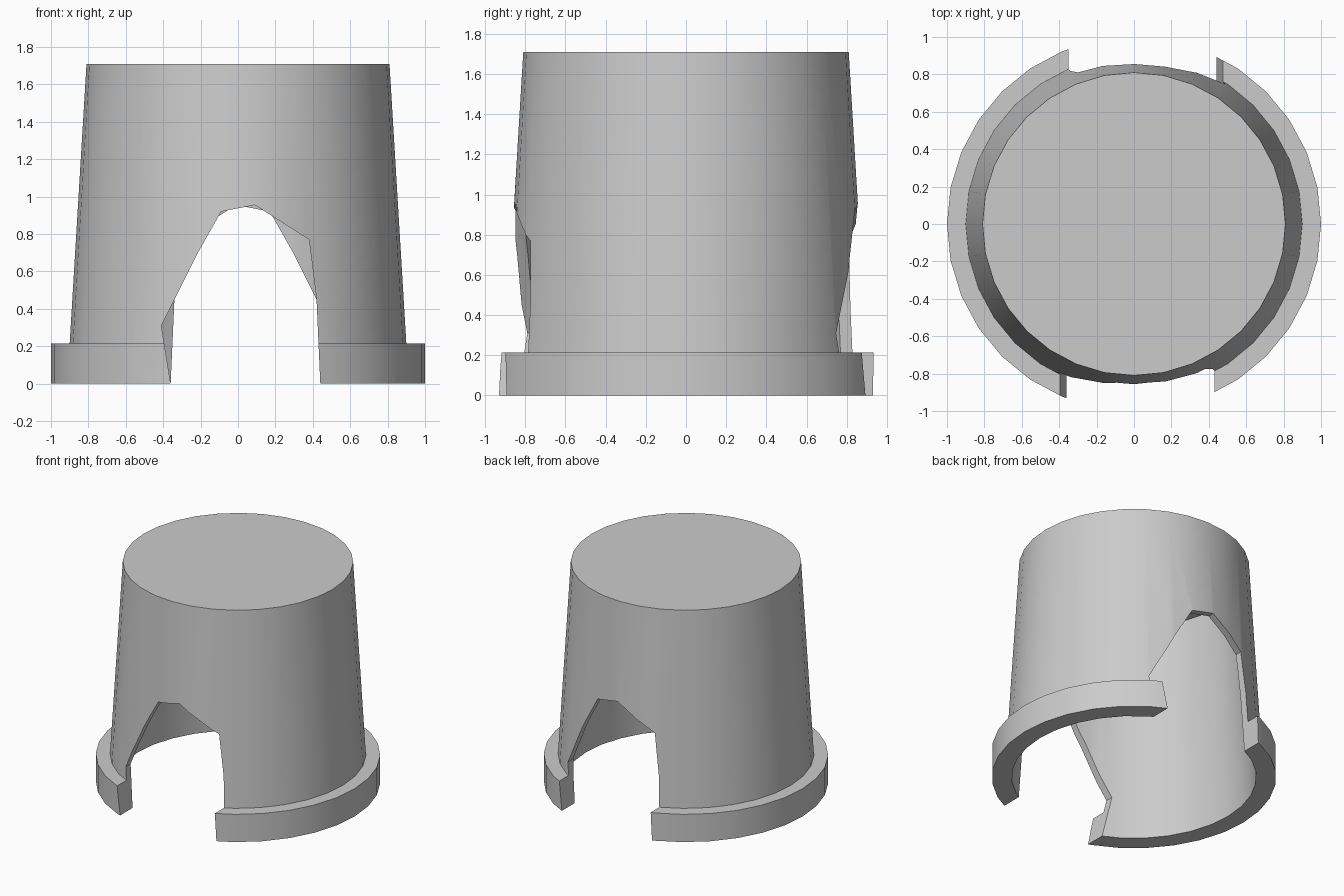
import bpy, bmesh
from math import cos, sin, pi, radians

if "Cube" in bpy.data.objects:
    bpy.data.objects.remove(bpy.data.objects["Cube"])

SIDES = 32


def make_object(name, bm):
    bmesh.ops.recalc_face_normals(bm, faces=bm.faces)
    mesh = bpy.data.meshes.new(name)
    bm.to_mesh(mesh)
    bm.free()
    obj = bpy.data.objects.new(name, mesh)
    bpy.context.collection.objects.link(obj)
    return obj


def lathe(name, profile):
    """Spin (radius, z) points around z and cap the first and last ring."""
    bm = bmesh.new()
    rings = [[bm.verts.new((r * cos(2 * pi * i / SIDES), r * sin(2 * pi * i / SIDES), z))
              for i in range(SIDES)] for r, z in profile]
    for a, b in zip(rings, rings[1:]):
        for i in range(SIDES):
            j = (i + 1) % SIDES
            bm.faces.new((a[i], a[j], b[j], b[i]))
    bm.faces.new(rings[0])
    bm.faces.new(rings[-1])
    return make_object(name, bm)


def prism(name, outline, y0, y1):
    """Extrude an (x, z) outline along y."""
    bm = bmesh.new()
    face = bm.faces.new([bm.verts.new((x, y0, z)) for x, z in outline])
    new = bmesh.ops.extrude_face_region(bm, geom=[face])["geom"]
    bmesh.ops.translate(bm, vec=(0, y1 - y0, 0),
                        verts=[g for g in new if isinstance(g, bmesh.types.BMVert)])
    return make_object(name, bm)


# Hollow tapered shell with a flange around its foot, outside then inside
shell = lathe("flanged_shell", [(0.81, 1.71), (0.90, 0.215), (1.0, 0.215), (1.0, 0.0),
                                (0.86, 0.0), (0.763, 1.66)])

# Irregular arch openings: the back one is the front one turned half way round
front_arch = [(-0.344, -0.1), (-0.36, 0.0), (-0.41, 0.31), (-0.22, 0.69), (-0.09, 0.92),
              (0.09, 0.955), (0.38, 0.77), (0.42, 0.45), (0.44, 0.0), (0.444, -0.1)]
back_arch = [(0.08 - x, z) for x, z in front_arch]
# The feet of both openings line up
back_arch[:2] = [(0.424, -0.1), (0.44, 0.0)]
back_arch[-2:] = [(-0.36, 0.0), (-0.364, -0.1)]

for name, outline, y_end in (("front_opening_cutter", front_arch, -1.3),
                             ("back_opening_cutter", back_arch, 1.3)):
    cutter = prism(name, outline, y_end, y_end * 0.2)
    cutter.hide_render = True
    mod = shell.modifiers.new(name, "BOOLEAN")
    mod.operation = "DIFFERENCE"
    mod.solver = "EXACT"
    mod.object = cutter
    bpy.context.view_layer.objects.active = shell
    bpy.ops.object.modifier_apply(modifier=mod.name)
    bpy.data.objects.remove(cutter)

# Smooth round walls, sharp rims
bpy.ops.object.select_all(action="DESELECT")
shell.select_set(True)
bpy.context.view_layer.objects.active = shell
bpy.ops.object.shade_smooth_by_angle(angle=radians(30))
